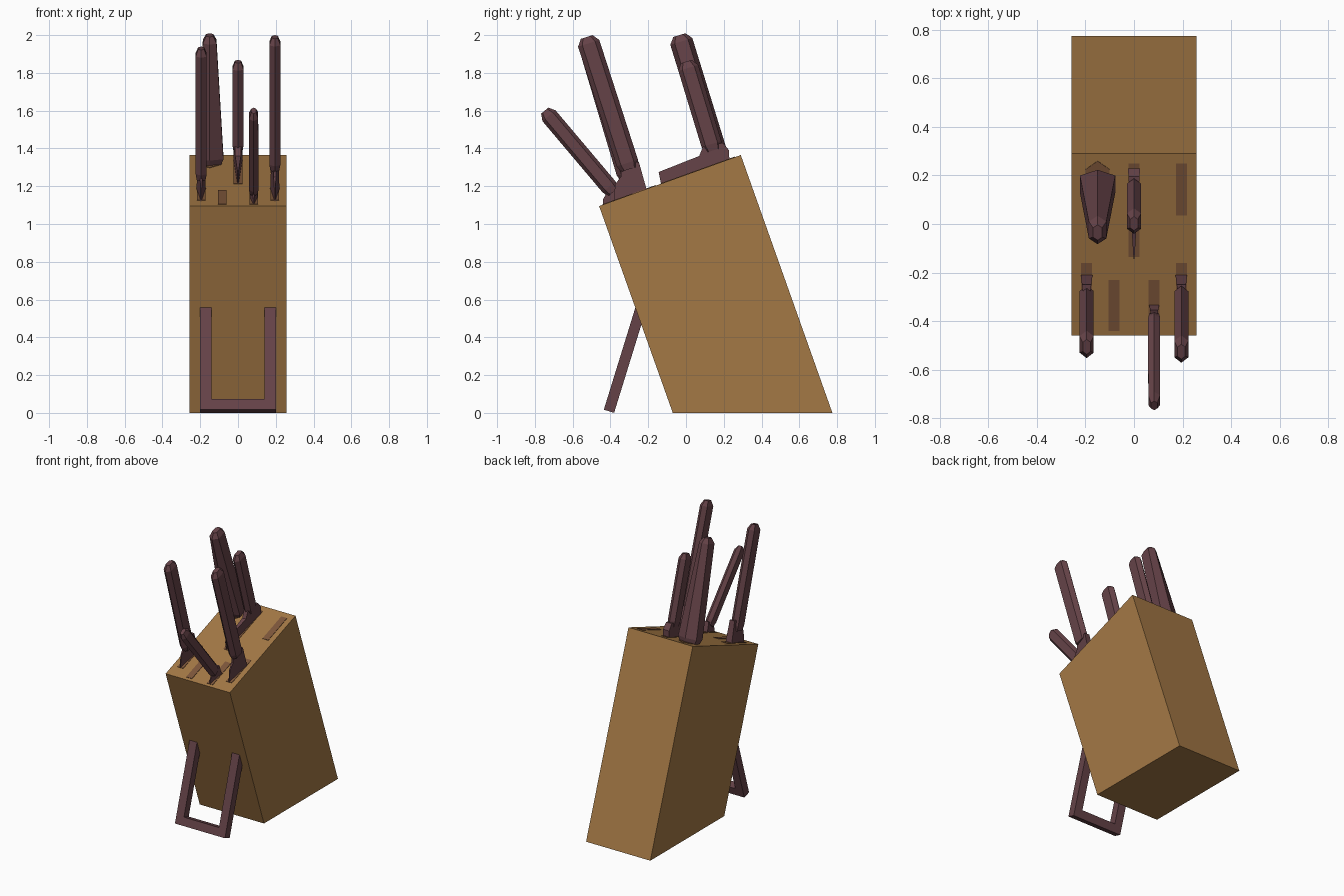
import bpy, bmesh
from mathutils import Vector as V

if "Cube" in bpy.data.objects:
    bpy.data.objects.remove(bpy.data.objects["Cube"], do_unlink=True)


def material(name, rgb):
    m = bpy.data.materials.new(name)
    m.use_nodes = True
    m.diffuse_color = (*rgb, 1)
    m.node_tree.nodes["Principled BSDF"].inputs["Base Color"].default_value = (*rgb, 1)
    return m


wood = material("oak wood", (0.37, 0.19, 0.06))
dark = material("dark rosewood", (0.13, 0.055, 0.064))
recess = material("slot brown", (0.21, 0.094, 0.043))


def loft(name, rings, mat):
    """Flat-sided solid through matching rings of points, capped at both ends."""
    bm = bmesh.new()
    loops = [[bm.verts.new(p) for p in ring] for ring in rings]
    n = len(loops[0])
    for a, b in zip(loops, loops[1:]):
        for i in range(n):
            j = (i + 1) % n
            bm.faces.new((a[i], a[j], b[j], b[i]))
    bm.faces.new(loops[0])
    bm.faces.new(loops[-1])
    bmesh.ops.recalc_face_normals(bm, faces=bm.faces)
    me = bpy.data.meshes.new(name)
    bm.to_mesh(me)
    bm.free()
    me.materials.append(mat)
    ob = bpy.data.objects.new(name, me)
    bpy.context.collection.objects.link(ob)
    return ob


def prism(name, outline, offset, mat):
    return loft(name, [outline, [p + V(offset) for p in outline]], mat)


# Leaning block
HALF = 0.257
side = [(-0.07, 0), (0.775, 0), (0.29, 1.365), (-0.46, 1.095)]
prism("block", [V((-HALF, y, z)) for y, z in side], (2 * HALF, 0, 0), wood)

# Slot plates lying on the sloping top
slope = (1.365 - 1.095) / 0.75
normal = V((0, -slope, 1)).normalized()


def on_top(x, y):
    return V((x, y, 1.095 + (y + 0.46) * slope)) - normal * 0.002


def slot(name, x, y0, y1, w=0.023):
    outline = [on_top(x + sx * w, y) for sx, y in ((-1, y0), (1, y0), (1, y1), (-1, y1))]
    prism(name, outline, normal * 0.005, recess)


slot("front_right_slot", -0.195, -0.38, -0.16)
slot("front_left_slot", 0.195, -0.38, -0.16)
slot("empty_front_slot", -0.083, -0.44, -0.23)
slot("small_knife_slot", 0.083, -0.44, -0.23)
slot("middle_slot", 0, -0.135, 0.25)
slot("empty_back_slot", 0.195, 0.035, 0.25)
hexagon = [(0, 0.26), (0.05, 0.225), (0.05, 0.14), (0, 0.1), (-0.05, 0.14), (-0.05, 0.225)]
prism("sharpener_slot", [on_top(x - 0.15, y) for x, y in hexagon], normal * 0.005, recess)


# Six-sided handles with ridged front and back, chamfered at both ends
def handle(name, x, bottom, top, depth, w0, w1):
    a, b = V((x, *bottom)), V((x, *top))
    length = (b - a).length
    axis = (b - a).normalized()
    out = axis.cross(V((1, 0, 0)))
    rings = []
    end = 0.035 / length
    for t, s in ((0, 0.8), (end, 1), (1 - end, 1), (1, 0.55)):
        c, w, d = a.lerp(b, t), (w0 + (w1 - w0) * t) * s, depth / 2 * s
        rings.append([c + V((sx * w, 0, 0)) + out * sd * d for sx, sd in
                      ((0, 1), (1, 0.6), (1, -0.6), (0, -1), (-1, -0.6), (-1, 0.6))])
    loft(name, rings, dark)


handle("front_left_handle", 0.195, (-0.30, 1.29), (-0.526, 1.99), 0.118, 0.029, 0.029)
handle("front_right_handle", -0.195, (-0.30, 1.24), (-0.506, 1.93), 0.118, 0.029, 0.029)
handle("middle_handle", 0, (0.145, 1.39), (0.002, 1.86), 0.11, 0.029, 0.029)
handle("small_handle", 0.083, (-0.385, 1.17), (-0.748, 1.60), 0.09, 0.025, 0.024)
handle("sharpener_handle", -0.15, (0.175, 1.32), (-0.035, 2.0), 0.122, 0.075, 0.034)


# Blade heels: wide along the spine, tapering to a thin cutting edge
def heel(name, x, profile, w=0.025):
    front = min(y for y, z in profile)
    back = max(y for y, z in profile)

    def half(y):
        return 0.002 + (w - 0.002) * (y - front) / (back - front)

    loft(name, [[V((x + s * half(y), y, z)) for y, z in profile] for s in (-1, 1)], dark)


front_heel = [(-0.385, 1.10), (-0.375, 1.21), (-0.345, 1.25), (-0.345, 1.31),
              (-0.25, 1.33), (-0.205, 1.17)]
heel("front_left_heel", 0.195, front_heel)
heel("front_right_heel", -0.195, front_heel)
heel("middle_heel", 0, [(-0.13, 1.20), (-0.145, 1.275), (0.07, 1.36), (0.09, 1.41),
                        (0.195, 1.43), (0.228, 1.39), (0.23, 1.32)])
heel("small_heel", 0.083, [(-0.44, 1.09), (-0.44, 1.13), (-0.41, 1.18), (-0.355, 1.21),
                           (-0.33, 1.13)], 0.021)

# U-shaped prop leaning into the front of the block
up, through = V((0, 0.295, 0.955)), V((0, 0.955, -0.295))
u_shape = [(-0.2, 0), (0.2, 0), (0.2, 0.61), (0.14, 0.61), (0.14, 0.058),
           (-0.14, 0.058), (-0.14, 0.61), (-0.2, 0.61)]
foot = V((0, -0.435, 0.017))
prism("prop_stand", [foot + V((x, 0, 0)) + up * s for x, s in u_shape], through * 0.057, dark)
